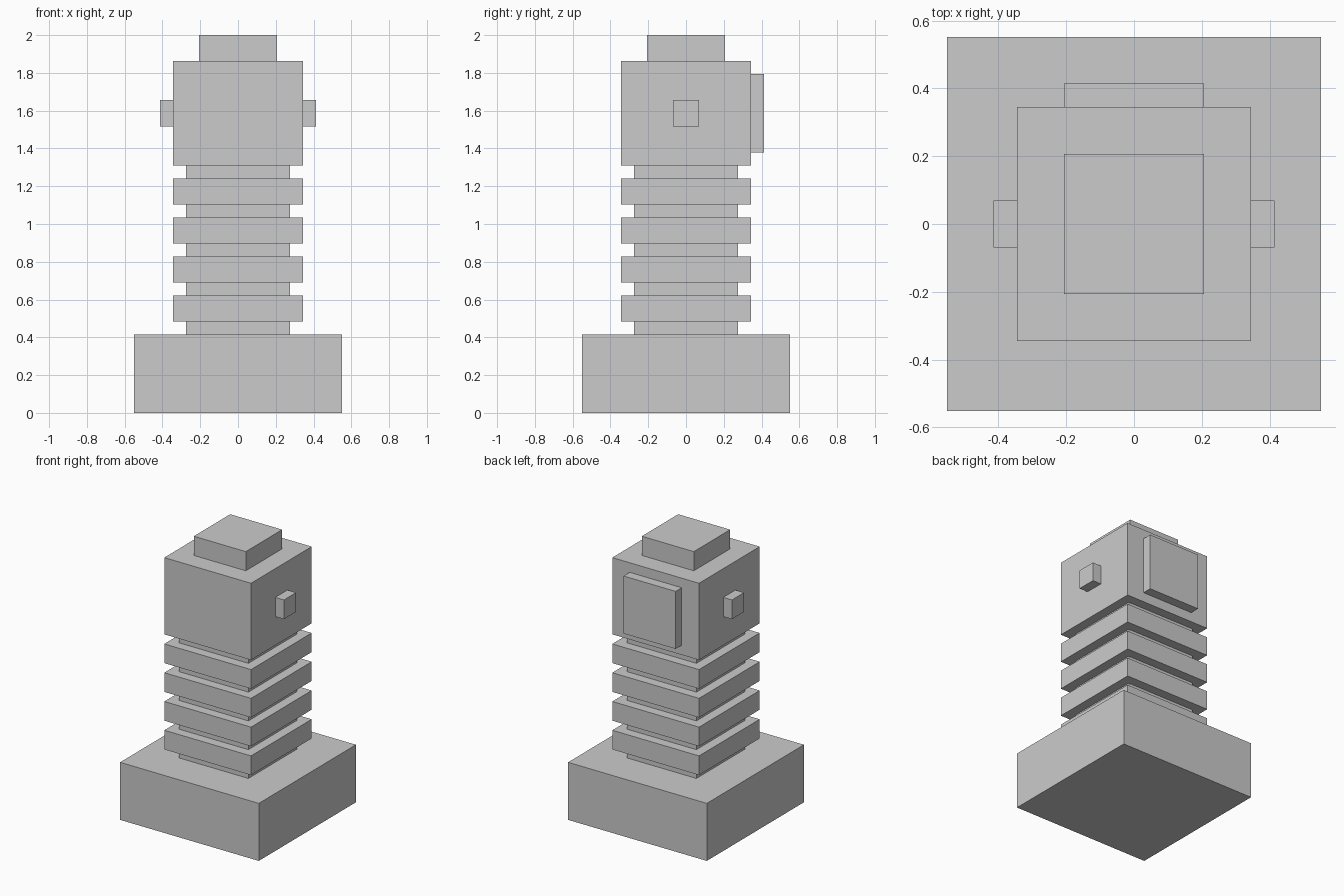
import bpy
import bmesh
from mathutils import Matrix, Vector

if "Cube" in bpy.data.objects:
    bpy.data.objects.remove(bpy.data.objects["Cube"])

U = 2 / 29  # grid step: the model is 29 steps tall


def box(name, x, y, z):
    """Axis-aligned box from (min, max) ranges given in grid steps."""
    ranges = (x, y, z)
    size = Vector([(b - a) * U for a, b in ranges])
    centre = Vector([(a + b) / 2 * U for a, b in ranges])
    mesh = bpy.data.meshes.new(name)
    bm = bmesh.new()
    bmesh.ops.create_cube(bm, size=1, matrix=Matrix.Diagonal(size.to_4d()))
    bm.to_mesh(mesh)
    bm.free()
    obj = bpy.data.objects.new(name, mesh)
    obj.location = centre
    bpy.context.collection.objects.link(obj)
    return obj


def block(name, half, z0, z1):
    """Square block centred on the z axis."""
    return box(name, (-half, half), (-half, half), (z0, z1))


# Square foot
block("base", 8, 0, 6)

# Ribbed column: narrow necks alternating with wider rings
for i in range(5):
    z = 6 + 3 * i
    block(f"neck_{i + 1}", 4, z, z + 1)
    if i < 4:
        block(f"ring_{i + 1}", 5, z + 1, z + 3)

# Head and cap
block("head", 5, 19, 27)
block("cap", 3, 27, 29)

# Side knobs
for side, x in (("left", (-6, -5)), ("right", (5, 6))):
    box(f"knob_{side}", x, (-1, 1), (22, 24))

# Raised panel on the back of the head
box("back_panel", (-3, 3), (5, 6), (20, 26))
